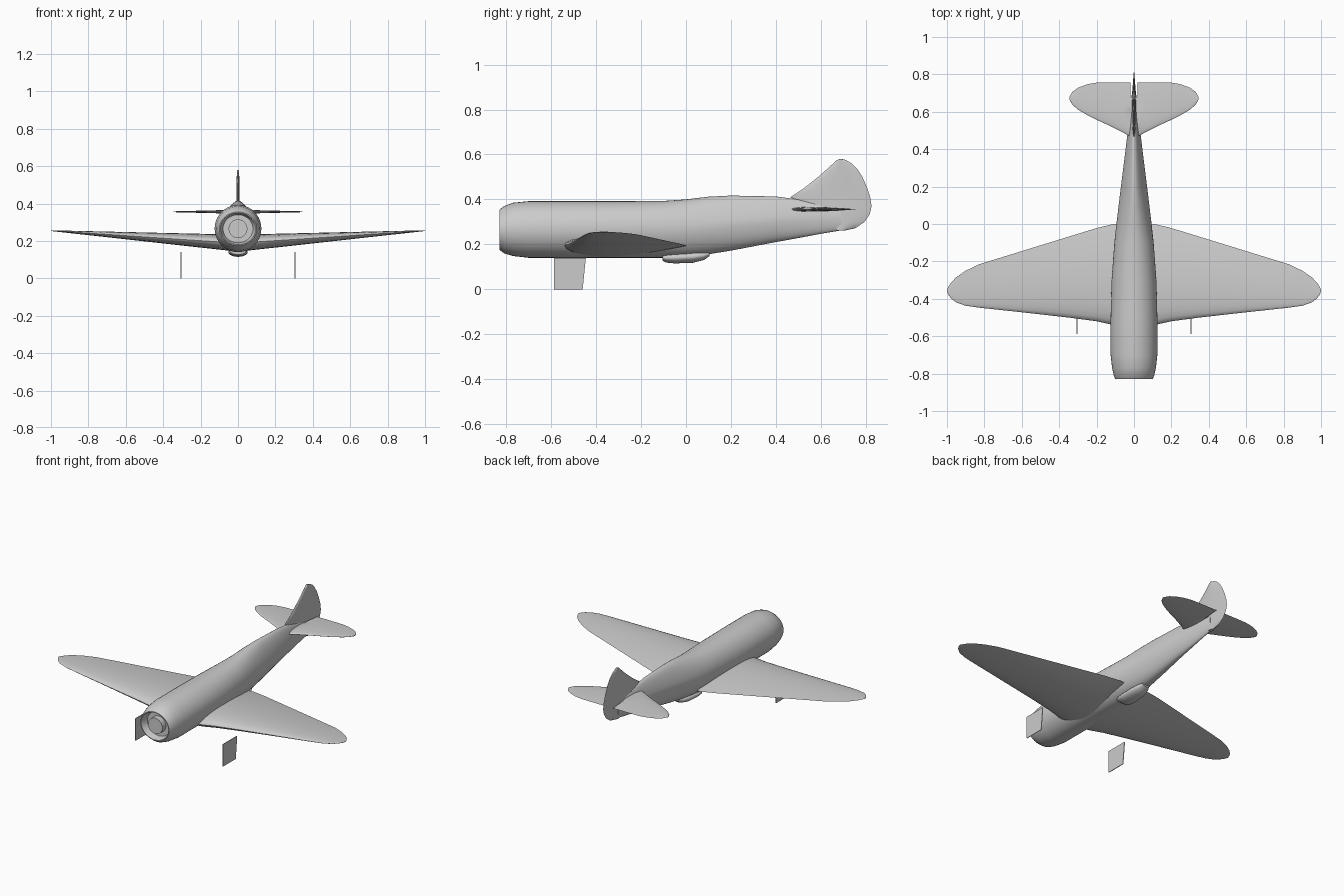
import bpy
import bmesh
import math
from mathutils import Vector

if "Cube" in bpy.data.objects:
    bpy.data.objects.remove(bpy.data.objects["Cube"], do_unlink=True)

# One plain grey finish for the whole aircraft
grey = bpy.data.materials.new("plain grey")
grey.use_nodes = True
grey.diffuse_color = (0.6, 0.6, 0.6, 1)
grey.node_tree.nodes["Principled BSDF"].inputs["Base Color"].default_value = grey.diffuse_color


def finish(name, bm, angle=40):
    """Turn a bmesh into a named object with smooth shading and sharp edges."""
    bmesh.ops.recalc_face_normals(bm, faces=bm.faces)
    mesh = bpy.data.meshes.new(name)
    bm.to_mesh(mesh)
    bm.free()
    mesh.materials.append(grey)
    for face in mesh.polygons:
        face.use_smooth = True
    mesh.set_sharp_from_angle(angle=math.radians(angle))
    obj = bpy.data.objects.new(name, mesh)
    bpy.context.collection.objects.link(obj)
    return obj


def loft(name, rings, angle=40):
    """Skin a list of equal-length closed rings and cap both ends."""
    bm = bmesh.new()
    loops = [[bm.verts.new(p) for p in ring] for ring in rings]
    for a, b in zip(loops, loops[1:]):
        count = len(a)
        for i in range(count):
            j = (i + 1) % count
            bm.faces.new((a[i], a[j], b[j], b[i]))
    bm.faces.new(loops[0])
    bm.faces.new(list(reversed(loops[-1])))
    return finish(name, bm, angle)


def body_ring(y, bottom, top, half_width, narrow=0.0, sides=40):
    """Oval cross-section, optionally narrowed towards its top."""
    middle, half_height = (top + bottom) / 2, (top - bottom) / 2
    ring = []
    for i in range(sides):
        a = math.tau * i / sides
        squeeze = 1 - narrow * max(0, math.sin(a))
        ring.append(Vector((half_width * math.cos(a) * squeeze, y,
                            middle + half_height * math.sin(a))))
    return ring


def foil_ring(lead, trail, thick, place, steps=14):
    """Symmetric aerofoil from lead to trail; place(chord, offset) gives the point."""
    def point(i, side):
        u = (1 - math.cos(math.pi * i / steps)) / 2
        half = thick / 2 * 2.6 * math.sqrt(u) * (1 - u)
        return place(lead + (trail - lead) * u, side * half)
    upper = [point(i, 1) for i in range(steps + 1)]
    lower = [point(i, -1) for i in range(steps - 1, 0, -1)]
    return upper + lower


def mirrored_foil(name, stations, height, thickness):
    """Full-span surface from (x, leading y, trailing y) stations of one half."""
    both = [(-x, a, b) for x, a, b in reversed(stations)]
    both += [s for s in stations if s[0] > 0]
    rings = []
    for x, lead, trail in both:
        rings.append(foil_ring(
            lead, trail, thickness(abs(x)),
            lambda y, d, x=x: Vector((x, y, height(abs(x)) + d))))
    return loft(name, rings)


# Fuselage: cowl lip and recess first, then the outer skin back to the tail
fuselage_sections = [
    (-0.79, 0.19, 0.34, 0.08),
    (-0.83, 0.18, 0.35, 0.095),
    (-0.83, 0.175, 0.355, 0.1),
    (-0.81, 0.16, 0.37, 0.108),
    (-0.77, 0.148, 0.385, 0.117),
    (-0.7, 0.14, 0.392, 0.125),
    (-0.5, 0.14, 0.392, 0.125),
    (-0.3, 0.14, 0.392, 0.12),
    (-0.1, 0.14, 0.393, 0.105),
    (0, 0.145, 0.4, 0.094, 0.1),
    (0.1, 0.156, 0.412, 0.082, 0.2),
    (0.2, 0.172, 0.417, 0.07, 0.3),
    (0.4, 0.21, 0.413, 0.045, 0.3),
    (0.5, 0.228, 0.4, 0.033, 0.3),
    (0.6, 0.247, 0.38, 0.022, 0.2),
    (0.69, 0.262, 0.365, 0.012),
]
loft("fuselage", [body_ring(*s) for s in fuselage_sections])

# Round engine hub set in the cowl opening
loft("engine_hub", [body_ring(y, 0.215, 0.315, 0.05) for y in (-0.825, -0.78)])

# Wing: tapered, with rounded tips and dihedral
wing_half = [
    (0, -0.54, 0.0),
    (0.11, -0.54, 0.0),
    (0.2, -0.52, -0.022),
    (0.35, -0.5, -0.068),
    (0.6, -0.472, -0.145),
    (0.83, -0.447, -0.216),
    (0.9, -0.437, -0.25),
    (0.95, -0.42, -0.284),
    (0.98, -0.396, -0.315),
    (0.995, -0.375, -0.34),
    (1, -0.36, -0.352),
]
mirrored_foil("wing", wing_half,
              lambda x: 0.188 + 0.067 * x,
              lambda x: 0.004 + 0.088 * (1 - x))

# Tailplane: notched at the middle to clear the rudder
tail_half = [
    (0, 0.455, 0.68),
    (0.018, 0.465, 0.68),
    (0.02, 0.466, 0.757),
    (0.06, 0.49, 0.757),
    (0.14, 0.53, 0.757),
    (0.2, 0.557, 0.756),
    (0.25, 0.582, 0.747),
    (0.3, 0.612, 0.728),
    (0.33, 0.638, 0.706),
    (0.345, 0.665, 0.68),
]
mirrored_foil("tailplane", tail_half,
              lambda x: 0.356,
              lambda x: 0.004 + 0.018 * (1 - x / 0.36))

# Fin and rudder: (height, leading y, trailing y)
fin_stations = [
    (0.262, 0.67, 0.71),
    (0.272, 0.65, 0.755),
    (0.3, 0.62, 0.795),
    (0.335, 0.58, 0.818),
    (0.37, 0.54, 0.826),
    (0.41, 0.465, 0.82),
    (0.45, 0.525, 0.807),
    (0.5, 0.588, 0.785),
    (0.535, 0.628, 0.763),
    (0.56, 0.655, 0.738),
    (0.575, 0.672, 0.712),
    (0.58, 0.685, 0.695),
]
loft("fin_and_rudder", [
    foil_ring(a, b, 0.022 - 0.03 * (z - 0.262),
              lambda y, d, z=z: Vector((d, y, z)))
    for z, a, b in fin_stations])

# Cooler pod under the belly
pod_sections = [
    (-0.105, 0.128, 0.155, 0.04),
    (-0.09, 0.119, 0.16, 0.049),
    (-0.05, 0.115, 0.165, 0.052),
    (0.03, 0.118, 0.17, 0.049),
    (0.08, 0.13, 0.17, 0.038),
    (0.105, 0.148, 0.17, 0.025),
]
loft("belly_cooler", [body_ring(*s) for s in pod_sections])

# Undercarriage doors: thin upright plates
door_outline = [(-0.588, 0), (-0.46, 0), (-0.446, 0.14), (-0.588, 0.14)]
for label, side in (("left", 1), ("right", -1)):
    loft(label + "_gear_door", [
        [Vector((side * 0.305 + edge, y, z)) for y, z in door_outline]
        for edge in (-0.002, 0.002)])
